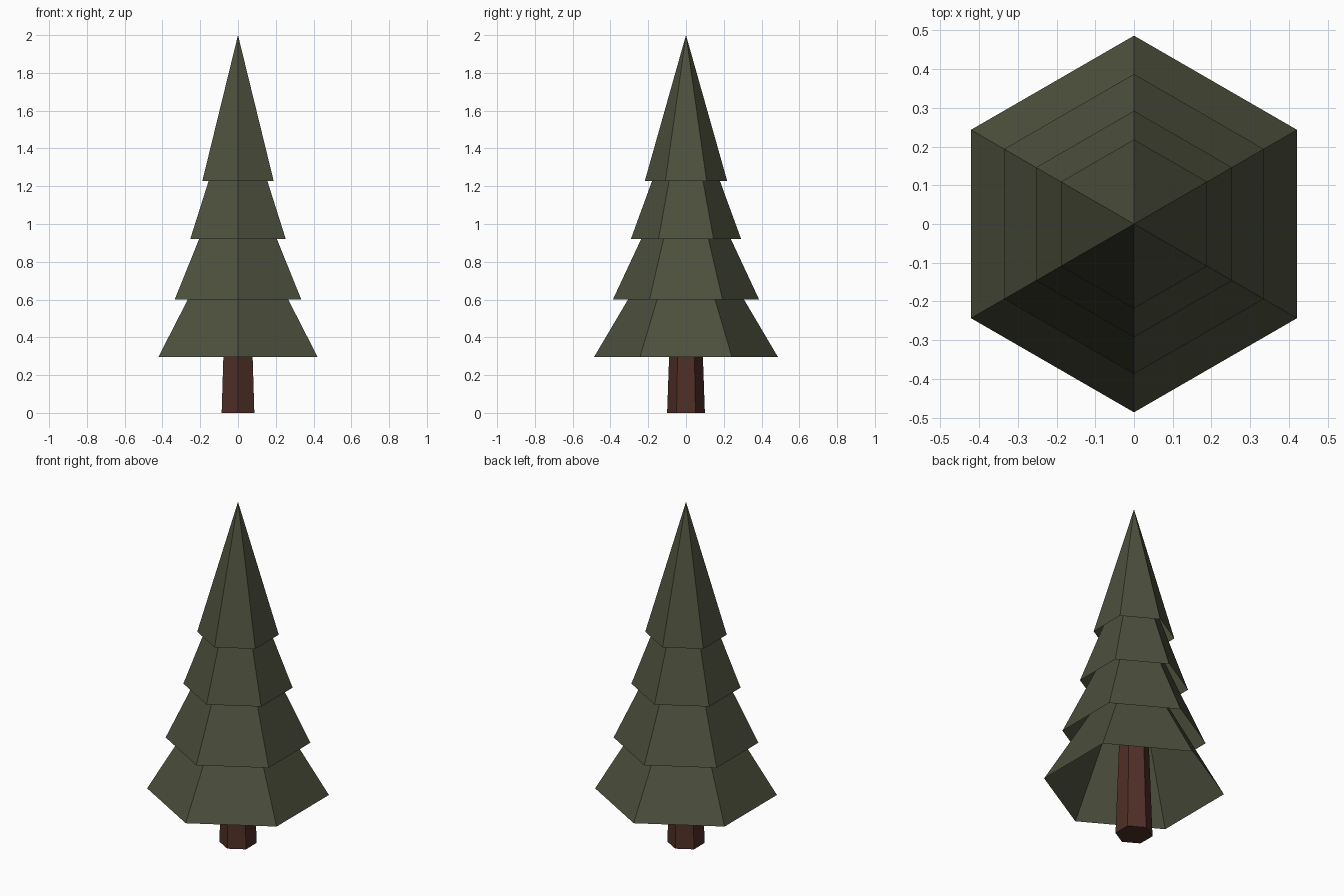
import bpy
import bmesh
import math

if "Cube" in bpy.data.objects:
    bpy.data.objects.remove(bpy.data.objects["Cube"])


def material(name, rgb):
    m = bpy.data.materials.new(name)
    m.diffuse_color = (*rgb, 1.0)
    m.use_nodes = True
    m.node_tree.nodes["Principled BSDF"].inputs["Base Color"].default_value = m.diffuse_color
    return m


green = material("pine green", (0.074, 0.080, 0.046))
brown = material("bark brown", (0.078, 0.028, 0.020))


def ring(bm, radius, z):
    """Hexagon of vertices with corners on the y axis."""
    return [bm.verts.new((radius * math.sin(i * math.pi / 3),
                          radius * math.cos(i * math.pi / 3), z))
            for i in range(6)]


def finish(bm, name, mat):
    bmesh.ops.recalc_face_normals(bm, faces=bm.faces)
    mesh = bpy.data.meshes.new(name)
    bm.to_mesh(mesh)
    bm.free()
    mesh.materials.append(mat)
    obj = bpy.data.objects.new(name, mesh)
    bpy.context.collection.objects.link(obj)


# Tapered trunk, continuing up inside the foliage
bm = bmesh.new()
low, high = ring(bm, 0.10, 0.0), ring(bm, 0.07, 0.85)
for i in range(6):
    j = (i + 1) % 6
    bm.faces.new((low[i], low[j], high[j], high[i]))
bm.faces.new(low)
bm.faces.new(high)
finish(bm, "trunk", brown)

# Four hollow foliage cones, open underneath: radius, base height, tip height
tiers = [(0.486, 0.297, 1.12), (0.387, 0.60, 1.43),
         (0.292, 0.92, 1.72), (0.218, 1.228, 2.0)]
for n, (radius, base, tip) in enumerate(tiers, 1):
    bm = bmesh.new()
    rim = ring(bm, radius, base)
    apex = bm.verts.new((0, 0, tip))
    for i in range(6):
        bm.faces.new((rim[(i + 1) % 6], rim[i], apex))
    finish(bm, f"foliage_tier_{n}", green)
